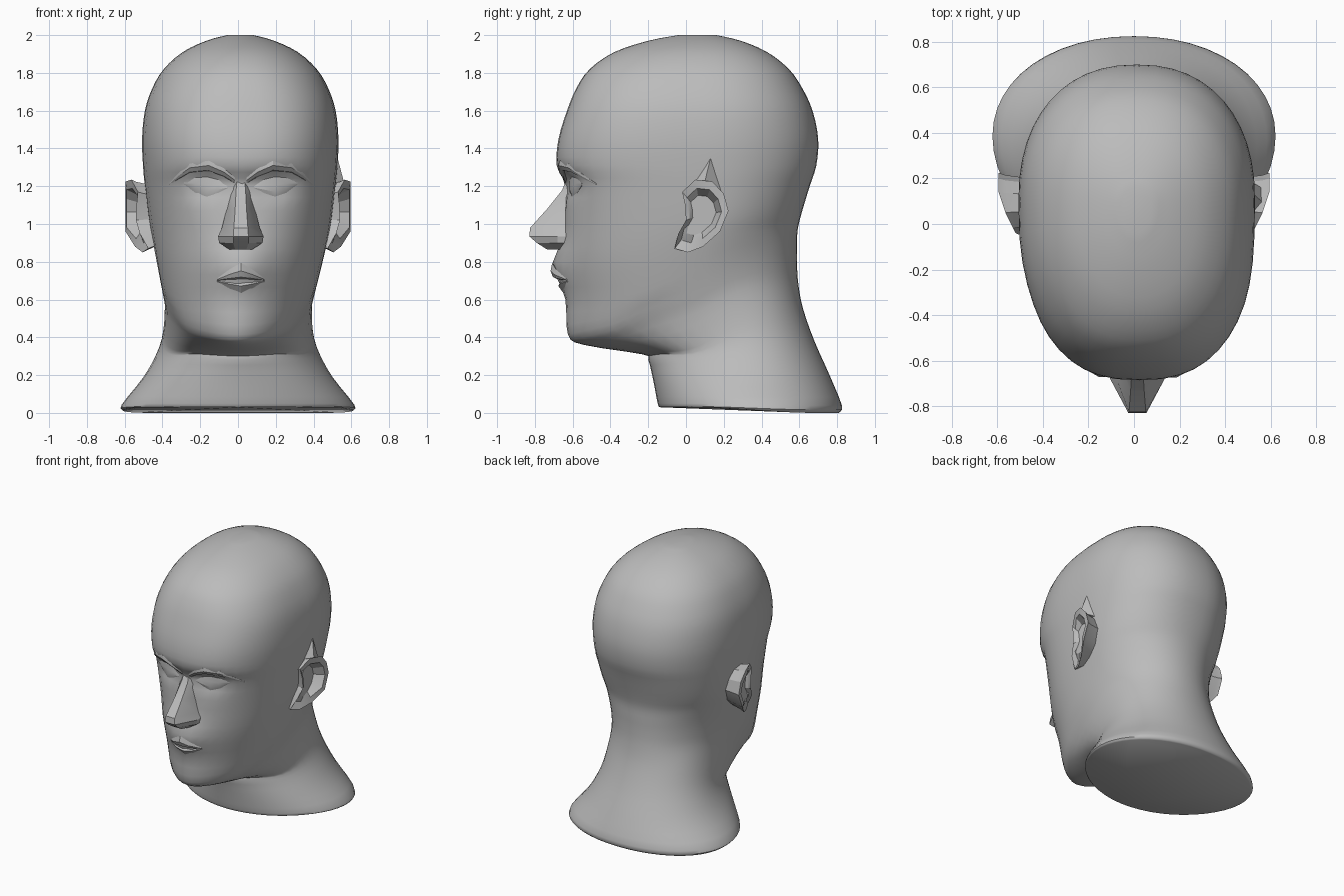
import bpy, bmesh, math
from mathutils import Vector
from mathutils.bvhtree import BVHTree

skin = bpy.data.materials.new("plain_grey")
skin.diffuse_color = (0.5, 0.5, 0.5, 1)
CX = 0.015  # face centre line


def loft(name, rings, angle=35):
    """Closed skin over equally long rings of points, capped at both ends."""
    bm = bmesh.new()
    rows = [[bm.verts.new(p) for p in r] for r in rings]
    n = len(rows[0])
    for a, b in zip(rows, rows[1:]):
        for i in range(n):
            j = (i + 1) % n
            bm.faces.new((a[i], a[j], b[j], b[i]))
    bm.faces.new(rows[0][::-1])
    bm.faces.new(rows[-1])
    bmesh.ops.recalc_face_normals(bm, faces=bm.faces)
    me = bpy.data.meshes.new(name)
    bm.to_mesh(me)
    bm.free()
    me.materials.append(skin)
    ob = bpy.data.objects.new(name, me)
    bpy.context.collection.objects.link(ob)
    bpy.ops.object.select_all(action='DESELECT')
    ob.select_set(True)
    bpy.context.view_layer.objects.active = ob
    bpy.ops.object.shade_smooth_by_angle(angle=math.radians(angle))
    return ob


def bump(u, v):
    return math.exp(-u * u - v * v)


def smooth(t):
    t = max(0, min(1, t))
    return t * t * (3 - 2 * t)


# Head and neck sections: front z, back z, front y, back y, half width, widest y, front roundness
sections = [
    (0.03, 0.00, -0.14, 0.81, 0.61, 0.38, 1.95),
    (0.05, 0.04, -0.15, 0.825, 0.615, 0.38, 1.95),
    (0.18, 0.20, -0.175, 0.76, 0.50, 0.32, 2.0),
    (0.28, 0.38, -0.20, 0.68, 0.42, 0.28, 1.95),
    (0.31, 0.55, -0.23, 0.62, 0.395, 0.22, 1.9),
    (0.36, 0.68, -0.54, 0.595, 0.39, 0.15, 1.75),
    (0.415, 0.78, -0.625, 0.588, 0.405, 0.12, 1.85),
    (0.60, 0.87, -0.635, 0.588, 0.43, 0.10, 1.95),
    (0.80, 0.96, -0.655, 0.59, 0.46, 0.10, 2.1),
    (1.00, 1.05, -0.645, 0.61, 0.485, 0.10, 2.25),
    (1.20, 1.20, -0.645, 0.655, 0.505, 0.10, 2.45),
    (1.31, 1.31, -0.685, 0.69, 0.515, 0.10, 2.5),
    (1.45, 1.45, -0.675, 0.70, 0.52, 0.10, 2.55),
    (1.60, 1.60, -0.63, 0.67, 0.505, 0.10, 2.55),
    (1.72, 1.72, -0.58, 0.615, 0.465, 0.09, 2.45),
    (1.82, 1.82, -0.51, 0.545, 0.405, 0.08, 2.3),
    (1.91, 1.91, -0.38, 0.43, 0.305, 0.08, 2.2),
    (1.97, 1.97, -0.20, 0.29, 0.18, 0.08, 2.1),
    (2.00, 2.00, -0.04, 0.16, 0.07, 0.08, 2.0),
]


def spline(keys, steps):
    out = []
    for i in range(len(keys) - 1):
        p = [keys[max(0, min(len(keys) - 1, i + k))] for k in (-1, 0, 1, 2)]
        for s in range(steps):
            t = s / steps
            out.append([b + 0.5 * t * (c - a + t * (2*a - 5*b + 4*c - d + t * (3*(b - c) + d - a)))
                        for a, b, c, d in zip(*p)])
    return out + [keys[-1]]


def head_ring(sec, n=48):
    zf, zb, yf, yb, w, yc, rf = sec
    pts = []
    for i in range(n):
        a = 2 * math.pi * i / n
        s, c = math.sin(a), math.cos(a)
        e = 2 / (rf if c > 0 else 2.1 + 0.15 * smooth((zf - 0.8) / 0.4))
        x = math.copysign(abs(s) ** e, s) * w
        y = yc + (yf - yc if c > 0 else yb - yc) * abs(c) ** e
        # jaw line: level under the chin, then climbing to the ear, rounded sideways
        z = zf + (zb - zf) * smooth(((y - yf) / (yb - yf) - 0.16) * 1.4)
        z += 0.7 * x * x * bump((zf - 0.39) / 0.12, 0) * smooth((0.1 - y) / 0.4)
        # the head sits slightly off centre on the neck
        x += (0.012 + 0.01 * smooth(-y / 0.4)) * smooth((z - 0.4) / 0.6)
        if y < 0:
            # eye sockets, then the rounded mouth area
            y += 0.05 * bump((abs(x - CX) - 0.17) / 0.11, (z - 1.215) / 0.06)
            y -= 0.052 * bump((x - CX) / 0.14, (z - 0.775) / 0.105)
        pts.append((x, y, z))
    return pts


head = loft("head_and_neck", [head_ring(s) for s in spline(sections, 3)], 50)
tree = BVHTree.FromObject(head, bpy.context.evaluated_depsgraph_get())


def on_face(x, z, out):
    """Point lying the given distance in front of the face."""
    hit = tree.ray_cast(Vector((x, -2, z)), Vector((0, 1, 0)))[0]
    return (x, hit.y - out, z)


# Nose: z, root half width, side y, ridge y, ridge half width
nose = [
    (1.25, 0.035, -0.60, -0.63, 0.018),
    (1.18, 0.055, -0.61, -0.655, 0.025),
    (1.08, 0.075, -0.63, -0.735, 0.03),
    (0.98, 0.10, -0.66, -0.825, 0.037),
    (0.935, 0.12, -0.68, -0.83, 0.04),
    (0.90, 0.115, -0.68, -0.79, 0.04),
    (0.865, 0.06, -0.68, -0.735, 0.03),
]
loft("nose", [[(CX - b, -0.52, z), (CX - b, ys, z), (CX - r, yr, z),
               (CX + r, yr, z), (CX + b, ys, z), (CX + b, -0.52, z)]
              for z, b, ys, yr, r in nose], 25)

# Lips: each cross-section follows the face from corner to corner
lip = [(0.80, 0.005), (0.755, 0.02), (0.72, 0.018), (0.70, -0.015),
       (0.67, 0.015), (0.63, 0.0), (0.69, -0.05)]
loft("lips", [[on_face(CX + x, 0.70 + (z - 0.70) * h, out * k) for z, out in lip]
              for x, k, h in ((-0.125, 0.3, 0.12), (-0.06, 0.9, 0.6), (0, 1, 0.95),
                              (0.06, 0.9, 0.6), (0.125, 0.3, 0.12))], 25)

# Ear outline in y, z
ear = [(-0.02, 1.17), (0.05, 1.235), (0.14, 1.225), (0.20, 1.16), (0.225, 1.07), (0.18, 0.96),
       (0.09, 0.88), (0.01, 0.85), (-0.06, 0.87), (-0.04, 0.95), (0.0, 1.02), (-0.005, 1.10)]
brow = [(0.03, 1.245, 1.215, 0.0), (0.09, 1.295, 1.255, 0.01), (0.17, 1.335, 1.285, 0.01),
        (0.27, 1.32, 1.275, 0.008), (0.33, 1.27, 1.24, 0.006), (0.38, 1.215, 1.205, 0.0)]
lid = [(0.07, 1.20, 1.19, 0.0), (0.12, 1.235, 1.165, 0.014), (0.18, 1.25, 1.145, 0.022),
       (0.24, 1.245, 1.165, 0.016), (0.30, 1.22, 1.21, 0.0)]

for side, s in (("left", -1), ("right", 1)):
    # Ear: root, rim and hollow
    def ear_ring(scale, x_of):
        return [(s * x_of(y, z), 0.08 + (y - 0.08) * scale, 1.05 + (z - 1.05) * scale)
                for y, z in ear]

    def rim(y, z):
        back = max(0, min(1, (y + 0.05) / 0.16))
        return 0.515 + 0.08 * back - (0.04 if z < 0.94 else 0)

    loft(side + "_ear", [ear_ring(0.8, lambda y, z: 0.42),
                         ear_ring(0.93, lambda y, z: rim(y, z) - 0.03),
                         ear_ring(1.0, rim),
                         ear_ring(0.75, lambda y, z: rim(y, z) - 0.005),
                         ear_ring(0.55, lambda y, z: 0.515)], 25)

    # Brow ridge
    loft(side + "_brow", [[on_face(CX + s * x, zt, 0.002),
                           on_face(CX + s * x, (zt + zb) / 2, out + 0.003),
                           on_face(CX + s * x, zb, out),
                           on_face(CX + s * x, zb - 0.01, -0.02),
                           on_face(CX + s * x, zt, -0.03)] for x, zt, zb, out in brow], 25)

    # Eyelids
    loft(side + "_eyelids", [[on_face(CX + s * x, zt, 0.0),
                              on_face(CX + s * x, zt * 0.6 + zb * 0.4, out + 0.002),
                              on_face(CX + s * x, zt * 0.25 + zb * 0.75, out * 0.8 + 0.002),
                              on_face(CX + s * x, zb, 0.0),
                              on_face(CX + s * x, (zt + zb) / 2, -0.04)]
                             for x, zt, zb, out in lid], 25)

# Fold joining the right ear to the head
loft("right_ear_fold", [[(0.49, -0.02, 1.16), (0.527, 0.13, 1.35), (0.49, 0.20, 1.16)],
                        [(0.55, 0.04, 1.19), (0.56, 0.10, 1.225), (0.56, 0.16, 1.18)]], 25)
